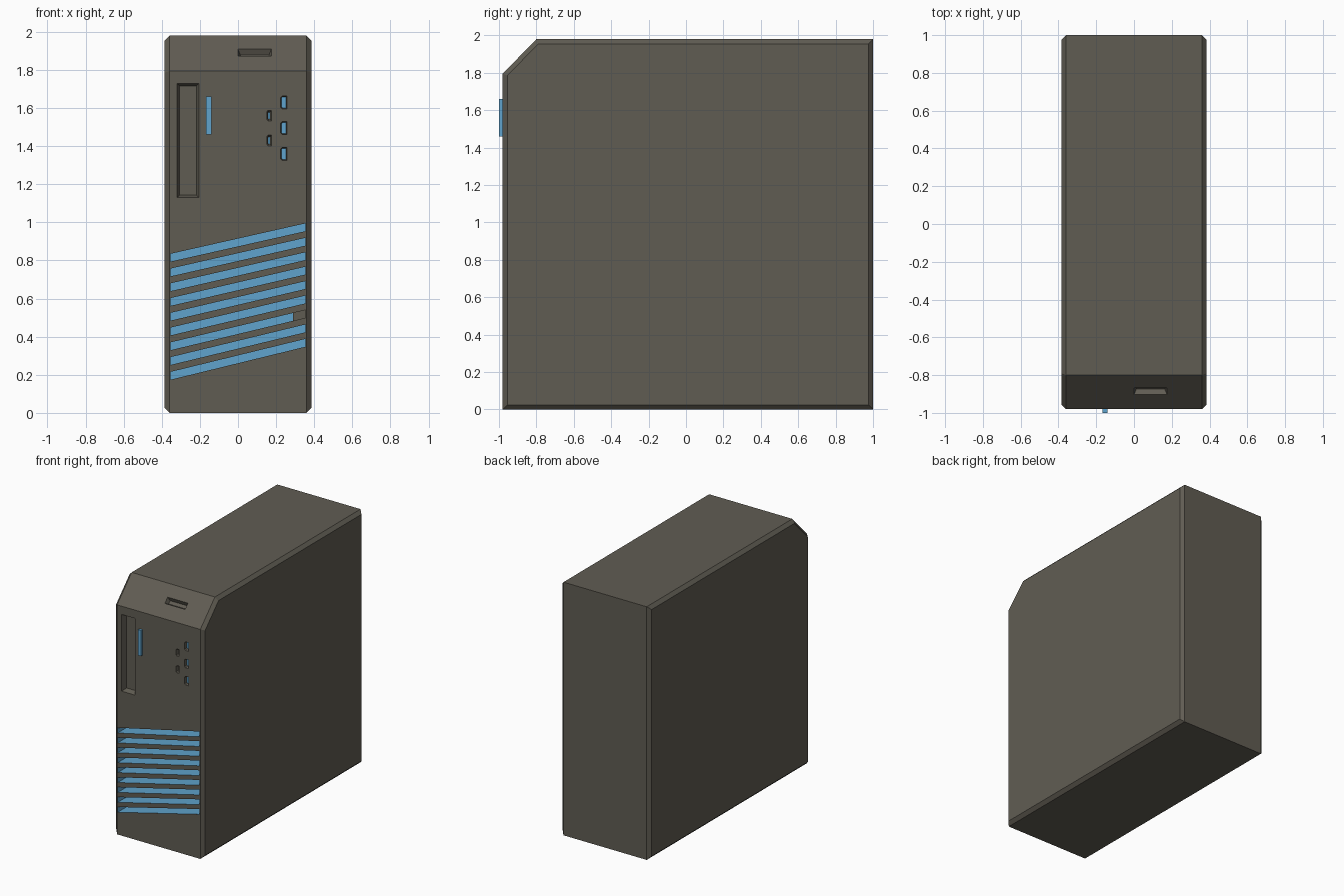
import bpy, bmesh
from mathutils import Vector

if "Cube" in bpy.data.objects:
    bpy.data.objects.remove(bpy.data.objects["Cube"])


def material(name, rgb):
    m = bpy.data.materials.new(name)
    m.diffuse_color = (*rgb, 1)
    m.use_nodes = True
    m.node_tree.nodes["Principled BSDF"].inputs["Base Color"].default_value = m.diffuse_color
    return m


GREY = material("warm dark grey", (0.118, 0.108, 0.086))
BLUE = material("sky blue", (0.115, 0.37, 0.61))
CASE, ACCENT = 0, 1


def make_object(name, bm):
    bmesh.ops.recalc_face_normals(bm, faces=bm.faces)
    me = bpy.data.meshes.new(name)
    bm.to_mesh(me)
    bm.free()
    me.materials.append(GREY)
    me.materials.append(BLUE)
    ob = bpy.data.objects.new(name, me)
    bpy.context.collection.objects.link(ob)
    return ob


def loft(bm, rings, wall=CASE, end=CASE):
    """Join equal-sized rings of points into a closed solid."""
    rows = [[bm.verts.new(p) for p in r] for r in rings]
    n = len(rows[0])
    for a, b in zip(rows, rows[1:]):
        for i in range(n):
            j = (i + 1) % n
            bm.faces.new((a[i], a[j], b[j], b[i])).material_index = wall
    bm.faces.new(rows[0]).material_index = wall
    bm.faces.new(rows[-1]).material_index = end


# Planes that get cut: origin, up direction, inward direction
FRONT = (Vector((0, -0.98, 0)), Vector((0, 0, 1)), Vector((0, 1, 0)))
SLANT_UP = Vector((0, 0.18, 0.185)).normalized()
SLANT = (Vector((0, -0.89, 1.8875)), SLANT_UP,
         Vector((0, SLANT_UP.z, -SLANT_UP.y)))


def recess(bm, plane, outer, inner, depth, wall, floor):
    """Pocket cutter running from an outline to a floor outline."""
    o, up, inward = plane
    ring = lambda pts, d: [o + Vector((x, 0, 0)) + up * v + inward * d for x, v in pts]
    loft(bm, [ring(outer, -0.03), ring(outer, 0), ring(inner, depth)], wall, floor)


def rect(x0, x1, z0, z1, g=0.0):
    return [(x0 + g, z0 + g), (x1 - g, z0 + g), (x1 - g, z1 - g), (x0 + g, z1 - g)]


def port(x, z, w, h, c):
    """Socket outline with two clipped corners on the left side."""
    return [(x + w, z - h), (x + w, z + h), (x - w + c, z + h),
            (x - w, z + h - c), (x - w, z - h + c), (x - w + c, z - h)]


# Case body: side profile with slanted front top, chamfered around both sides
full = [(-0.98, 0), (1, 0), (1, 1.98), (-0.8, 1.98), (-0.98, 1.795)]
inset = [(-0.955, 0.025), (0.975, 0.025), (0.975, 1.955), (-0.79, 1.955), (-0.955, 1.785)]
bm = bmesh.new()
loft(bm, [[(x, y, z) for y, z in prof] for x, prof in
          ((-0.385, inset), (-0.36, full), (0.36, full), (0.385, inset))])
case = make_object("case", bm)

cut = bmesh.new()
# Slanted vent slots
vent_tops = [(0.835 - 0.0775 * i, 0.995 - 0.0758 * i) for i in range(9)]
for left, right in vent_tops:
    slot = [(-0.355, left - 0.041), (0.355, right - 0.041), (0.355, right), (-0.355, left)]
    recess(cut, FRONT, slot, slot, 0.12, ACCENT, ACCENT)
# Drive bay
bay = (-0.32, -0.205, 1.13, 1.73)
recess(cut, FRONT, rect(*bay), rect(*bay, 0.014), 0.04, CASE, CASE)
# Top slot on the slanted face
card = (0.0, 0.175, -0.02, 0.03)
recess(cut, SLANT, rect(*card), rect(*card, 0.012), 0.03, CASE, CASE)
# Large and small sockets
for z in (1.63, 1.495, 1.36):
    recess(cut, FRONT, port(0.24, z, 0.016, 0.034, 0.008),
           port(0.24, z, 0.012, 0.029, 0.006), 0.025, CASE, ACCENT)
for z in (1.56, 1.43):
    recess(cut, FRONT, port(0.163, z, 0.012, 0.028, 0.007),
           port(0.163, z, 0.006, 0.018, 0.003), 0.025, CASE, ACCENT)
cutter = make_object("recess_cutter", cut)
cutter.hide_render = True

# Cut the recesses and keep the finished mesh
mod = case.modifiers.new("recesses", 'BOOLEAN')
mod.operation = 'DIFFERENCE'
mod.solver = 'EXACT'
mod.object = cutter
deps = bpy.context.evaluated_depsgraph_get()
finished = bpy.data.meshes.new_from_object(case.evaluated_get(deps))
case.modifiers.clear()
case.data = finished
bpy.data.objects.remove(cutter)

# Power button
bm = bmesh.new()
loft(bm, [[(x, y, z) for x, z in rect(-0.167, -0.14, 1.46, 1.66)] for y in (-0.97, -1.0)],
     ACCENT, ACCENT)
make_object("power_button", bm)

# Grey plate at the back of one vent
left, right = vent_tops[6]
z_at = lambda x: left + (right - left) * (x + 0.355) / 0.71
bm = bmesh.new()
outline = [(0.29, z_at(0.29) - 0.041), (0.355, right - 0.041), (0.355, right), (0.29, z_at(0.29))]
loft(bm, [[(x, y, z) for x, z in outline] for y in (-0.868, -0.861)])
make_object("vent_plate", bm)
